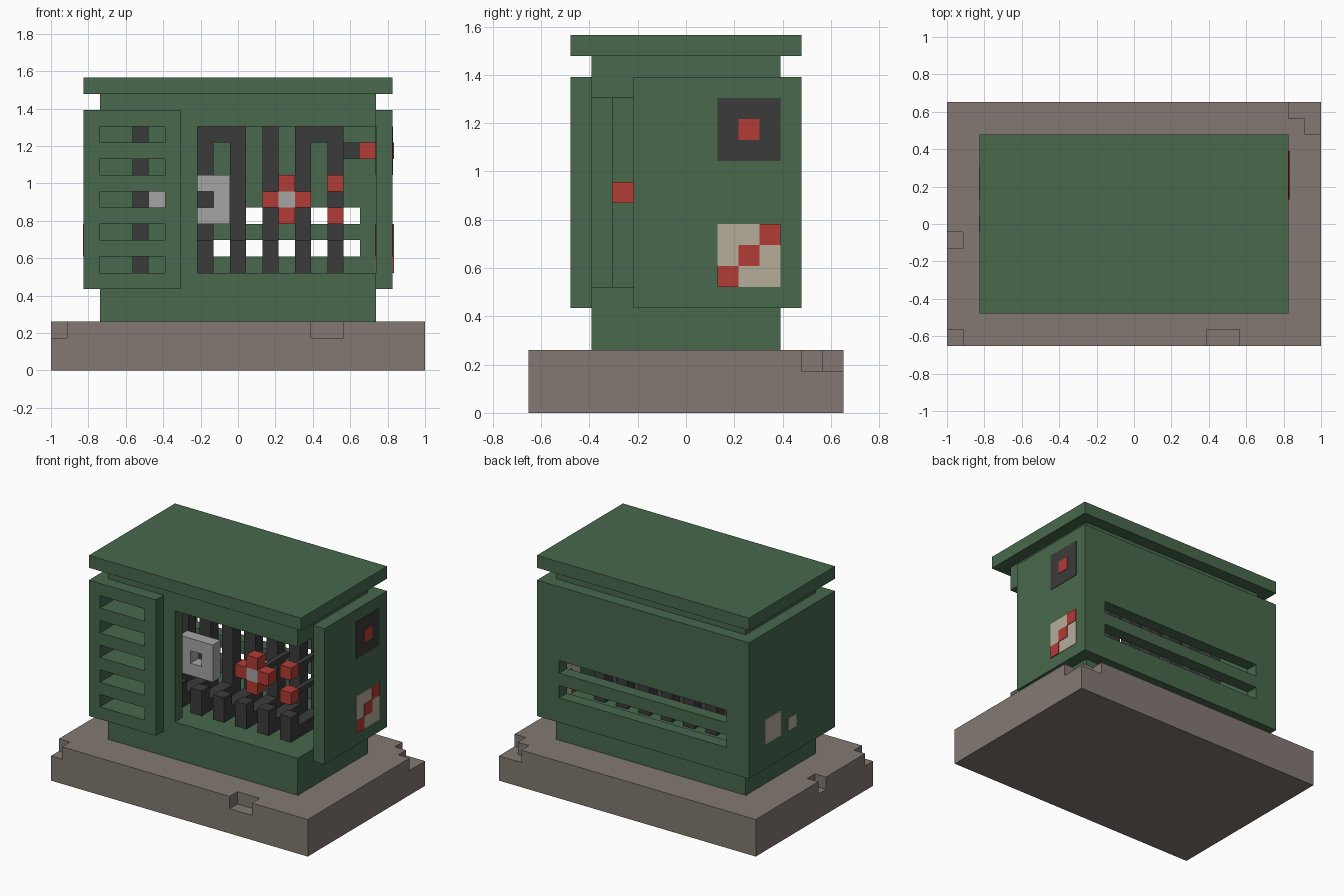
import bpy, bmesh
from mathutils import Vector

old = bpy.data.objects.get("Cube")
if old:
    bpy.data.objects.remove(old, do_unlink=True)

U = 2.0 / 23  # one block


def mat(name, rgb):
    m = bpy.data.materials.new(name)
    m.use_nodes = True
    lin = [((c / 255 + 0.055) / 1.055) ** 2.4 for c in rgb] + [1.0]
    m.diffuse_color = lin
    b = next(n for n in m.node_tree.nodes if n.type == 'BSDF_PRINCIPLED')
    b.inputs["Base Color"].default_value = lin
    b.inputs["Roughness"].default_value = 0.9
    return m


GREEN = mat("cabinet_green", (72, 104, 77))
STONE = mat("plinth_stone", (131, 121, 114))
DARK = mat("dark_metal", (60, 59, 59))
GREY = mat("light_grey", (165, 165, 165))
RED = mat("signal_red", (178, 60, 54))
BEIGE = mat("label_beige", (182, 172, 154))


def boxes(name, material, specs):
    """Object made of boxes, each (x0, x1, y0, y1, z0, z1) in blocks."""
    bm = bmesh.new()
    for x0, x1, y0, y1, z0, z1 in specs:
        lo, hi = Vector((x0, y0, z0)), Vector((x1, y1, z1))
        vs = bmesh.ops.create_cube(bm, size=1)["verts"]
        for v in vs:
            p = (lo + hi) / 2 + v.co * (hi - lo)
            v.co = Vector((p.x - 11.5, p.y - 7.5, p.z)) * U
    me = bpy.data.meshes.new(name)
    bm.to_mesh(me)
    bm.free()
    ob = bpy.data.objects.new(name, me)
    bpy.context.collection.objects.link(ob)
    if material:
        me.materials.append(material)
    return ob


def cut(ob, specs):
    """Subtract boxes one by one and bake the result."""
    for s in specs:
        c = boxes("cutter", None, [s])
        c.hide_render = True
        m = ob.modifiers.new("cut", 'BOOLEAN')
        m.operation = 'DIFFERENCE'
        m.solver = 'EXACT'
        m.object = c
        bpy.context.view_layer.objects.active = ob
        bpy.ops.object.modifier_apply(modifier=m.name)
        bpy.data.objects.remove(c, do_unlink=True)


# Stone plinth with chipped edges
plinth = boxes("plinth", STONE, [(0, 23, 0, 15, 0, 3)])
cut(plinth, [(16, 18, -1, 1, 2, 4), (-1, 1, -1, 1, 2, 4), (-1, 1, 6, 7, 2, 4),
             (21, 24, 14, 16, 2, 4), (22, 24, 13, 16, 2, 4)])

# Inner body: foot, head and front wall around the open bay
slots = [(3, 7, 1, 6, z, z + 1) for z in range(6, 15, 2)]
body = boxes("body", GREEN, [(3, 20, 3, 12, 3, 17)])
cut(body, [(2, 21, 4, 13, 6, 15), (9, 21, 2, 5, 6, 15)] + slots)

# Wrapped outer panels: louvred door, side walls and slotted back
shell = boxes("outer_panels", GREEN, [(2, 21, 2, 13, 5, 16)])
cut(shell, [(3, 20, 3, 12, 4, 17), (8, 22, 1, 3, 4, 17), (19, 22, 1, 5, 4, 17)]
    + [(3, 7, 1, 3.5, z, z + 1) for z in range(6, 15, 2)]
    + [(4, 19, 11, 14, z, z + 1) for z in (7, 9)])

# Roof slab
boxes("roof", GREEN, [(2, 21, 2, 13, 17, 18)])

# Cable columns with raised feet and top links
for i, x in enumerate(range(5, 18, 2)):
    boxes(f"column_{i + 1}", DARK, [(x, x + 1, 9, 10, 6, 15),
                                    (x, x + 1, 6, 9, 6, 7),
                                    (x, x + 1, 5, 6, 6, 8)])
boxes("top_links", DARK, [(10, 11, 9, 10, 14, 15), (16, 17, 9, 10, 14, 15)])

# Grey socket block with a square hole
socket = boxes("socket_block", GREY, [(8, 11, 5, 6, 9, 12)])
cut(socket, [(9, 10, 4, 7, 10, 11)])
boxes("socket_rod", GREY, [(6, 8, 5, 6, 10, 11)])
boxes("socket_knob", RED, [(7, 8, 4, 5, 10, 11)])

# Red hand wheel and two buttons
boxes("wheel_arms", RED, [(13, 14, 5, 6, 10, 11), (15, 16, 5, 6, 10, 11),
                          (14, 15, 5, 6, 9, 10), (14, 15, 5, 6, 11, 12)])
boxes("wheel_hub", GREY, [(14, 15, 5, 6, 10, 11)])
boxes("wheel_stem", DARK, [(14.3, 14.7, 6, 9.5, 10.3, 10.7)])
for z, n in ((9, "lower"), (11, "upper")):
    boxes(n + "_button", RED, [(17, 18, 5, 6, z, z + 1)])
    boxes(n + "_button_stem", DARK, [(17.3, 17.7, 6, 9, z + 0.3, z + 0.7)])

# Rod behind the right hand switch
boxes("switch_rod", DARK, [(18, 19, 10, 11, 13, 14)])
boxes("switch_rod_end", RED, [(19, 20, 10, 11, 13, 14)])

# Inlaid switch plate and label, showing on both faces of the side wall
E = 0.04
boxes("switch_plate", DARK, [(20 - E, 21 + E, 9, 12, 12, 15)])
boxes("switch_button", RED, [(20 - 2 * E, 21 + 2 * E, 10, 11, 13, 14)])
boxes("warning_label", BEIGE, [(20 - E, 21 + E, 9, 12, 6, 9)])
boxes("warning_marks", RED, [(20 - 2 * E, 21 + 2 * E, 9 + i, 10 + i, 6 + i, 7 + i)
                             for i in range(3)])

# Labels on the opposite side wall
boxes("large_side_label", BEIGE, [(2 - E, 2 + E, 9, 11, 7, 9)])
boxes("small_side_label", BEIGE, [(2 - E, 2 + E, 7, 8, 7, 8)])
